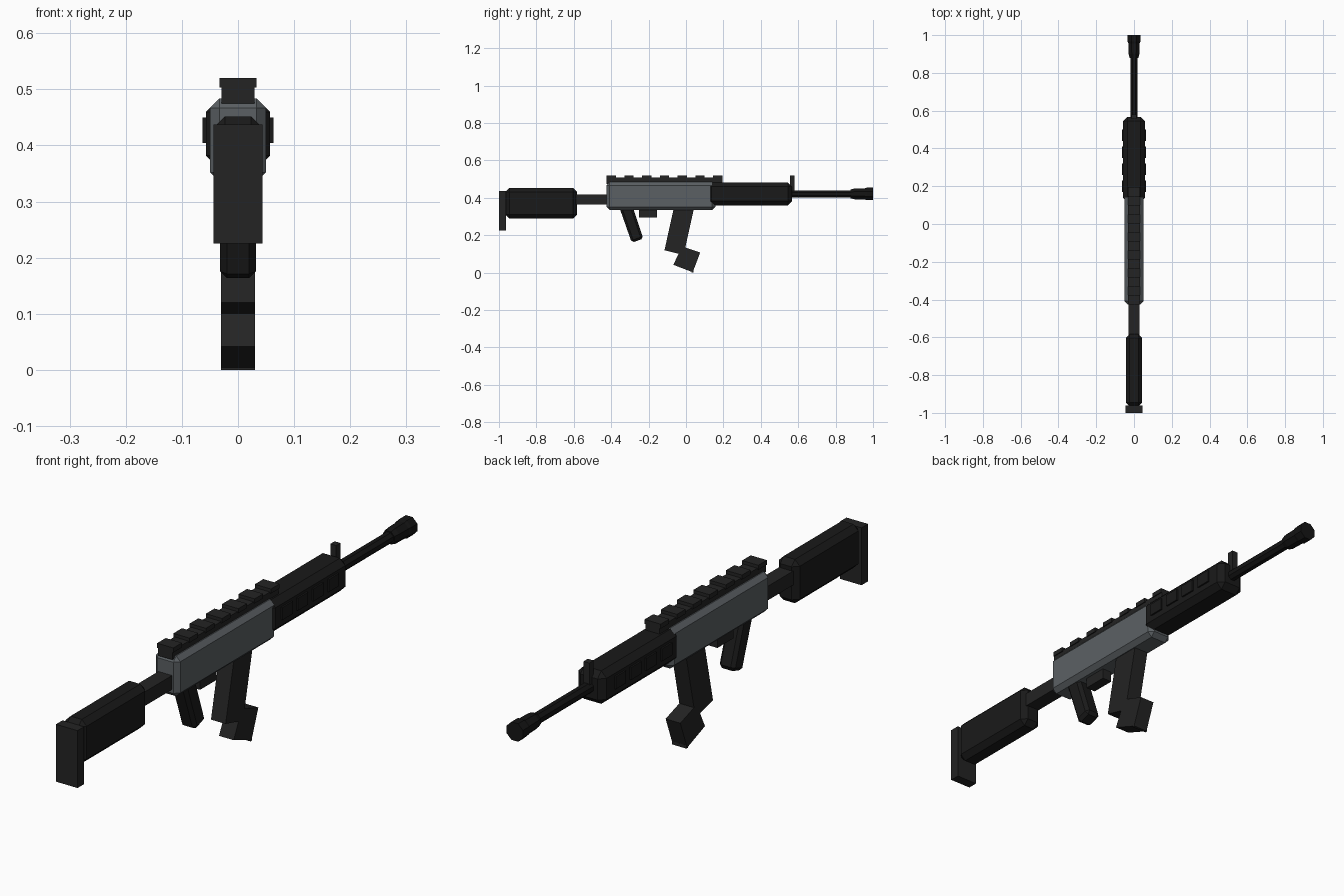
import bpy, bmesh, math
from mathutils import Matrix, Vector

cube = bpy.data.objects.get("Cube")
if cube:
    bpy.data.objects.remove(cube, do_unlink=True)


def material(name, rgb):
    m = bpy.data.materials.new(name)
    m.use_nodes = True
    m.diffuse_color = (*rgb, 1)
    m.node_tree.nodes["Principled BSDF"].inputs["Base Color"].default_value = (*rgb, 1)
    return m


GREY = material("receiver grey", (0.105, 0.118, 0.127))
DARK = material("dark steel", (0.017, 0.017, 0.017))
POLYMER = material("black polymer", (0.010, 0.010, 0.010))
BLACK = material("barrel black", (0.007, 0.007, 0.007))


def finish(name, bm, mat, bevel=0):
    bmesh.ops.recalc_face_normals(bm, faces=bm.faces)
    if bevel:
        bmesh.ops.bevel(bm, geom=bm.edges[:], offset=bevel, segments=1,
                        profile=0.5, affect='EDGES')
    me = bpy.data.meshes.new(name)
    bm.to_mesh(me)
    bm.free()
    me.materials.append(mat)
    ob = bpy.data.objects.new(name, me)
    bpy.context.collection.objects.link(ob)
    return ob


def slab(name, outline, half, mat, bevel=0, x=0):
    """Side outline of (y, z) points, extruded across x."""
    bm = bmesh.new()
    face = bm.faces.new([bm.verts.new((x - half, y, z)) for y, z in outline])
    new = bmesh.ops.extrude_face_region(bm, geom=[face])["geom"]
    verts = [v for v in new if isinstance(v, bmesh.types.BMVert)]
    bmesh.ops.translate(bm, verts=verts, vec=(2 * half, 0, 0))
    return finish(name, bm, mat, bevel)


def box(name, y0, y1, z0, z1, half, mat, bevel=0, x=0):
    return slab(name, [(y0, z0), (y1, z0), (y1, z1), (y0, z1)], half, mat, bevel, x)


def turned(name, profile, z, mat, sides=8):
    """Faceted round part along y from (y, radius) pairs."""
    bm = bmesh.new()
    rings = []
    for y, r in profile:
        angles = [math.tau * (i + 0.5) / sides for i in range(sides)]
        rings.append([bm.verts.new((r * math.cos(a), y, z + r * math.sin(a))) for a in angles])
    for a, b in zip(rings, rings[1:]):
        for i in range(sides):
            j = (i + 1) % sides
            bm.faces.new((a[i], a[j], b[j], b[i]))
    bm.faces.new(rings[0])
    bm.faces.new(rings[-1])
    return finish(name, bm, mat)


# Stock
box("butt_plate", -1.0, -0.962, 0.225, 0.437, 0.044, DARK)
box("stock", -0.965, -0.583, 0.29, 0.452, 0.043, POLYMER, 0.02)
box("stock_tube", -0.6, -0.41, 0.365, 0.417, 0.028, DARK)

# Receiver and handguard
box("receiver", -0.425, 0.157, 0.335, 0.484, 0.05, GREY, 0.017)
box("handguard", 0.115, 0.567, 0.36, 0.482, 0.057, POLYMER, 0.022)
for i in range(4):
    y = 0.2 + 0.09 * i
    for side, sx in (("left", 1), ("right", -1)):
        box(f"handguard_rib_{side}_{i + 1}", y - 0.03, y + 0.03, 0.404, 0.45,
            0.006, POLYMER, x=sx * 0.057)

# Top rail with cross teeth
box("rail_base", -0.425, 0.195, 0.475, 0.508, 0.029, DARK)
for i in range(7):
    y = -0.4 + 0.095 * i
    box(f"rail_tooth_{i + 1}", y - 0.025, y + 0.025, 0.503, 0.52, 0.033, DARK)

# Barrel, muzzle and front sight
turned("barrel", [(0.54, 0.021), (0.9, 0.021)], 0.421, BLACK)
turned("muzzle", [(0.88, 0.025), (0.9, 0.031), (0.955, 0.032),
                  (0.965, 0.036), (1.0, 0.036)], 0.421, BLACK)
box("front_sight", 0.556, 0.581, 0.43, 0.518, 0.012, DARK)

# Grip, trigger block and magazine
slab("pistol_grip", [(-0.362, 0.365), (-0.29, 0.16), (-0.228, 0.182), (-0.295, 0.38)],
     0.032, POLYMER, 0.012)
box("trigger_block", -0.25, -0.155, 0.295, 0.345, 0.02, DARK)
slab("magazine", [(-0.064, 0.35), (-0.115, 0.12), (-0.013, 0.094), (0.042, 0.34)], 0.03, DARK)
slab("magazine_foot", [(-0.02, 0.14), (-0.072, 0.04), (0.036, 0.0), (0.076, 0.108)][:1]
     + [(-0.068, 0.042), (0.036, 0.002), (0.076, 0.108)], 0.03, DARK)
box("magazine_toe", 0.03, 0.04, 0.0, 0.012, 0.03, DARK)
